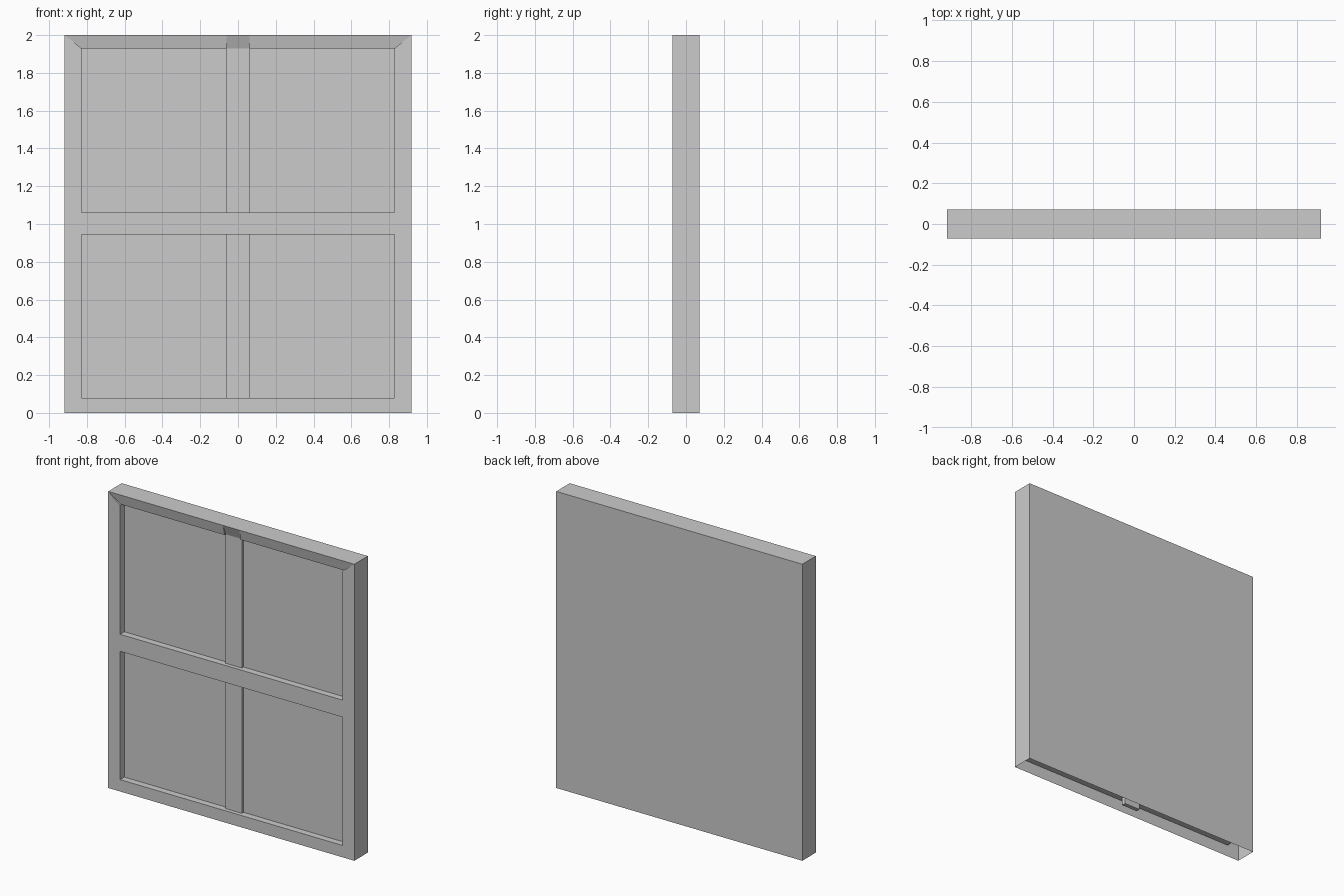
import bpy
import bmesh
from mathutils import Vector

if "Cube" in bpy.data.objects:
    bpy.data.objects.remove(bpy.data.objects["Cube"], do_unlink=True)

grey = bpy.data.materials.new("plain grey")
grey.use_nodes = True
grey.diffuse_color = (0.6, 0.6, 0.6, 1)
bsdf = grey.node_tree.nodes["Principled BSDF"]
bsdf.inputs["Base Color"].default_value = grey.diffuse_color

W, D, H = 0.918, 0.072, 2.0          # half width, half depth, height
IN = 0.829                           # half width of the openings
OPENINGS = [(0.08, 0.945), (1.06, 1.93)]
TOP = OPENINGS[1][1]
BAR = 0.06                           # half width of the centre bar
PANEL_Y = -D + 0.045
BAR_Y = -D + 0.027
LIP_Y = -D + 0.014


def sheet(name, polygons):
    """One object from a few flat polygons, with shared corners welded."""
    bm = bmesh.new()
    for corners in polygons:
        bm.faces.new([bm.verts.new(c) for c in corners])
    bmesh.ops.remove_doubles(bm, verts=bm.verts, dist=1e-5)
    mesh = bpy.data.meshes.new(name)
    bm.to_mesh(mesh)
    bm.free()
    mesh.materials.append(grey)
    obj = bpy.data.objects.new(name, mesh)
    bpy.context.collection.objects.link(obj)
    return obj


def box(name, low, high, skip=()):
    """Box with the faces looking along the skipped directions left open."""
    bm = bmesh.new()
    bmesh.ops.create_cube(bm, size=1)
    bm.normal_update()
    low, high = Vector(low), Vector(high)
    drop = [f for f in bm.faces if any(f.normal.dot(Vector(s)) > 0.9 for s in skip)]
    bmesh.ops.delete(bm, geom=drop, context='FACES')
    for v in bm.verts:
        v.co = (low + high) / 2 + v.co * (high - low)
    mesh = bpy.data.meshes.new(name)
    bm.to_mesh(mesh)
    bm.free()
    mesh.materials.append(grey)
    obj = bpy.data.objects.new(name, mesh)
    bpy.context.collection.objects.link(obj)
    return obj


def upright(x0, x1, z0, z1, y=-D):
    return [(x0, y, z0), (x1, y, z0), (x1, y, z1), (x0, y, z1)]


# Hollow casing: back, sides and top, open underneath
box("casing", (-W, -D, 0), (W, D, H), skip=[(0, -1, 0), (0, 0, -1)])

# Flush front frame: two mitred stiles and two rails
(low0, low1), (up0, up1) = OPENINGS
stile = [(-W, -D, 0), (-IN, -D, 0), (-IN, -D, TOP), (-W, -D, H)]
mirrored = [(-x, y, z) for x, y, z in reversed(stile)]
sheet("front_frame", [stile, mirrored,
                      upright(-IN, IN, 0, low0),
                      upright(-IN, IN, low1, up0)])

# Header leaning inwards, with a deeper notch above the centre bar
header = [[(-BAR, BAR_Y, TOP), (BAR, BAR_Y, TOP), (BAR, -D, H), (-BAR, -D, H)]]
for s in (-1, 1):
    face = [(s * BAR, LIP_Y, TOP), (s * IN, LIP_Y, TOP),
            (s * W, -D, H), (s * BAR, -D, H)]
    edge = [(s * W, -D, H), (s * IN, -D, TOP), (s * IN, LIP_Y, TOP)]
    cheek = [(s * BAR, -D, H), (s * BAR, LIP_Y, TOP), (s * BAR, BAR_Y, TOP)]
    if s < 0:
        face, cheek = face[::-1], cheek[::-1]
    else:
        edge = edge[::-1]
    header += [face, edge, cheek]
sheet("header", header)

# Recessed panels with the reveals around them
for name, (z0, z1) in zip(("lower", "upper"), OPENINGS):
    ceiling_y = LIP_Y if z1 == TOP else -D
    sides = [[(-IN, -D, z0), (-IN, PANEL_Y, z0), (-IN, PANEL_Y, z1), (-IN, -D, z1)],
             [(IN, -D, z1), (IN, PANEL_Y, z1), (IN, PANEL_Y, z0), (IN, -D, z0)]]
    sill = [(-IN, -D, z0), (IN, -D, z0), (IN, PANEL_Y, z0), (-IN, PANEL_Y, z0)]
    ceiling = [(-IN, PANEL_Y, z1), (IN, PANEL_Y, z1),
               (IN, ceiling_y, z1), (-IN, ceiling_y, z1)]
    if z1 == TOP:
        # the ceiling is split so that the notch stays open
        ceilings = [[(a, PANEL_Y, z1), (b, PANEL_Y, z1), (b, LIP_Y, z1), (a, LIP_Y, z1)]
                    for a, b in ((-IN, -BAR), (BAR, IN))]
    else:
        ceilings = [ceiling]
    sheet(name + "_panel", [upright(-IN, IN, z0, z1, PANEL_Y), sill] + sides + ceilings)

# Centre bar running behind the middle rail and down into the hollow base
box("centre_bar", (-BAR, BAR_Y, 0.03), (BAR, -D + 0.055, TOP))
